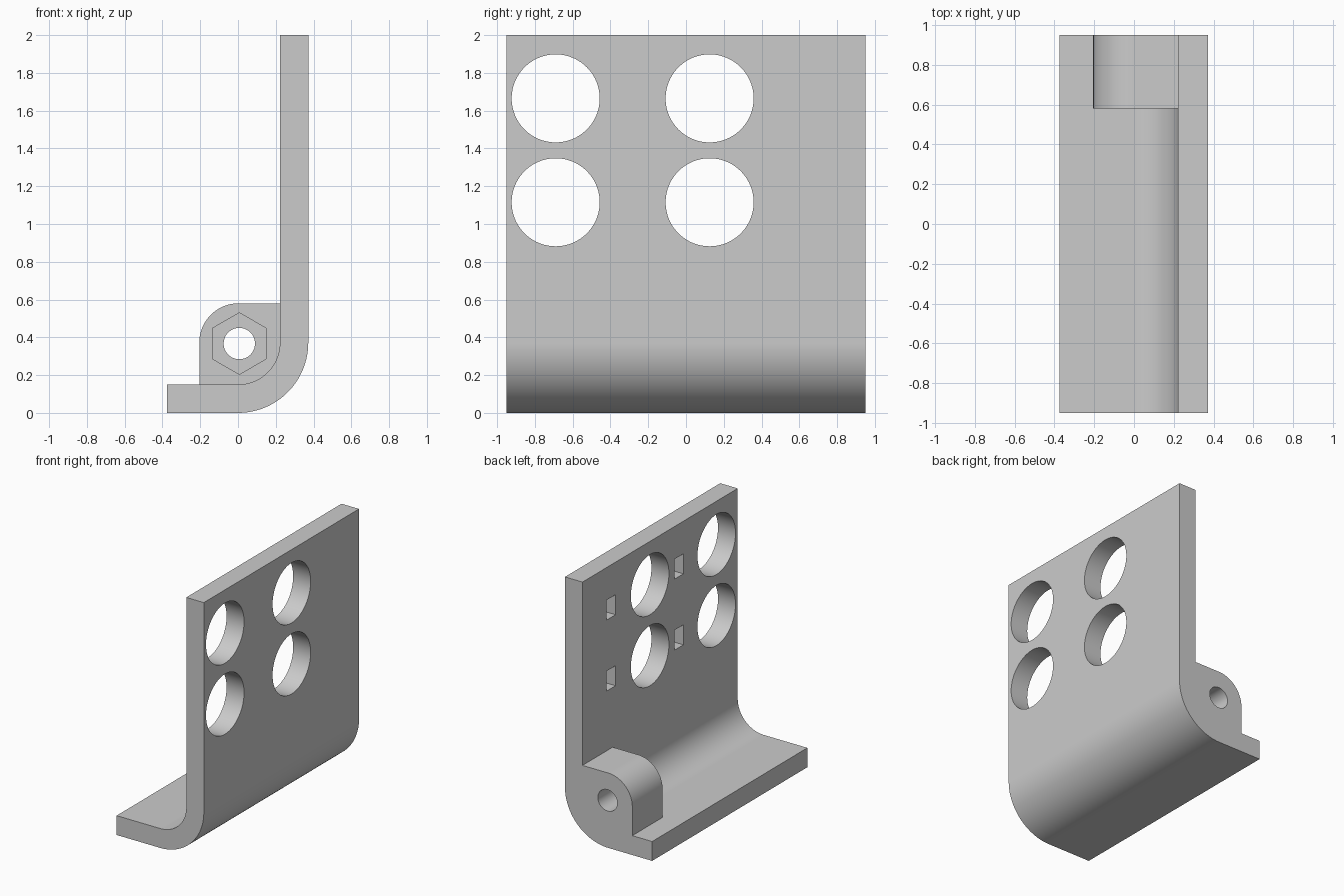
import bpy
import bmesh
from math import cos, sin, pi, radians
from mathutils import Matrix

if "Cube" in bpy.data.objects:
    bpy.data.objects.remove(bpy.data.objects["Cube"], do_unlink=True)

grey = bpy.data.materials.new("plain grey")
grey.use_nodes = True
grey.diffuse_color = (0.6, 0.6, 0.6, 1)
grey.node_tree.nodes["Principled BSDF"].inputs["Base Color"].default_value = (0.6, 0.6, 0.6, 1)

HALF = 0.95            # half the bracket length along y
BEND_Z = 0.372         # bend axis height, at x = 0
OUTER, INNER = 0.372, 0.222
HOLE_Y, HOLE_Z = (-0.69, 0.125), (1.115, 1.665)


def finish(bm, name):
    bmesh.ops.recalc_face_normals(bm, faces=bm.faces)
    mesh = bpy.data.meshes.new(name)
    bm.to_mesh(mesh)
    bm.free()
    mesh.materials.append(grey)
    ob = bpy.data.objects.new(name, mesh)
    bpy.context.collection.objects.link(ob)
    return ob


def arc(cx, cz, r, start, end, steps=32):
    angles = [radians(start + (end - start) * i / steps) for i in range(steps + 1)]
    return [(cx + r * cos(a), cz + r * sin(a)) for a in angles]


def extrude(name, profile, y0, y1):
    """Extrude an (x, z) outline along y."""
    bm = bmesh.new()
    face = bm.faces.new([bm.verts.new((x, y0, z)) for x, z in profile])
    out = bmesh.ops.extrude_face_region(bm, geom=[face])
    verts = [v for v in out["geom"] if isinstance(v, bmesh.types.BMVert)]
    bmesh.ops.translate(bm, verts=verts, vec=(0, y1 - y0, 0))
    return finish(bm, name)


def box(name, centre, size):
    bm = bmesh.new()
    bmesh.ops.create_cube(bm, size=1, matrix=Matrix.Translation(centre) @ Matrix.Diagonal((*size, 1)))
    return finish(bm, name)


def round_cutter(name, centre, radius, depth):
    """Cylinder lying along x."""
    bm = bmesh.new()
    bmesh.ops.create_cone(bm, cap_ends=True, segments=96, radius1=radius, radius2=radius, depth=depth,
                          matrix=Matrix.Translation(centre) @ Matrix.Rotation(pi / 2, 4, "Y"))
    return finish(bm, name)


def combine(target, other, operation):
    mod = target.modifiers.new(operation.lower(), "BOOLEAN")
    mod.operation, mod.solver, mod.object = operation, "EXACT", other
    bpy.context.view_layer.objects.active = target
    bpy.ops.object.modifier_apply(modifier=mod.name)
    bpy.data.objects.remove(other, do_unlink=True)


# Bent plate: foot, rounded bend and upright wall
outline = [(-0.375, 0)] + arc(0, BEND_Z, OUTER, -90, 0) + [(OUTER, 2), (INNER, 2)]
outline += arc(0, BEND_Z, INNER, 0, -90) + [(-0.375, BEND_Z - INNER)]
bracket = extrude("angle_bracket", outline, -HALF, HALF)

# Pivot lug in the inner corner, sunk into the plate
lug_outline = arc(0, BEND_Z, 0.3, -90, 0) + [(0.3, 0.58)]
lug_outline += arc(0.003, BEND_Z, 0.208, 90, 180) + [(-0.205, 0.072)]
combine(bracket, extrude("pivot_lug", lug_outline, 0.58, HALF), "UNION")

# Bolt hole and hexagonal nut recess
combine(bracket, extrude("bolt_cutter", arc(0.007, 0.367, 0.083, 0, 354, 59), 0.4, 1.1), "DIFFERENCE")
combine(bracket, extrude("nut_cutter", arc(0.007, 0.367, 0.163, 30, 330, 5), 0.45, 0.73), "DIFFERENCE")

# Four large wall holes, each with a small blind slot beside it
for z in HOLE_Z:
    for y, slot_y in zip(HOLE_Y, (-0.23, 0.6)):
        combine(bracket, round_cutter("hole_cutter", (0.3, y, z), 0.233, 0.5), "DIFFERENCE")
        combine(bracket, box("slot_cutter", (INNER, slot_y, z + 0.005), (0.2, 0.11, 0.155)), "DIFFERENCE")

# Smooth curves, crisp edges
bpy.ops.object.select_all(action="DESELECT")
bracket.select_set(True)
bpy.context.view_layer.objects.active = bracket
bpy.ops.object.shade_smooth_by_angle(angle=radians(25))
weighted = bracket.modifiers.new("weighted normals", "WEIGHTED_NORMAL")
weighted.keep_sharp = True
